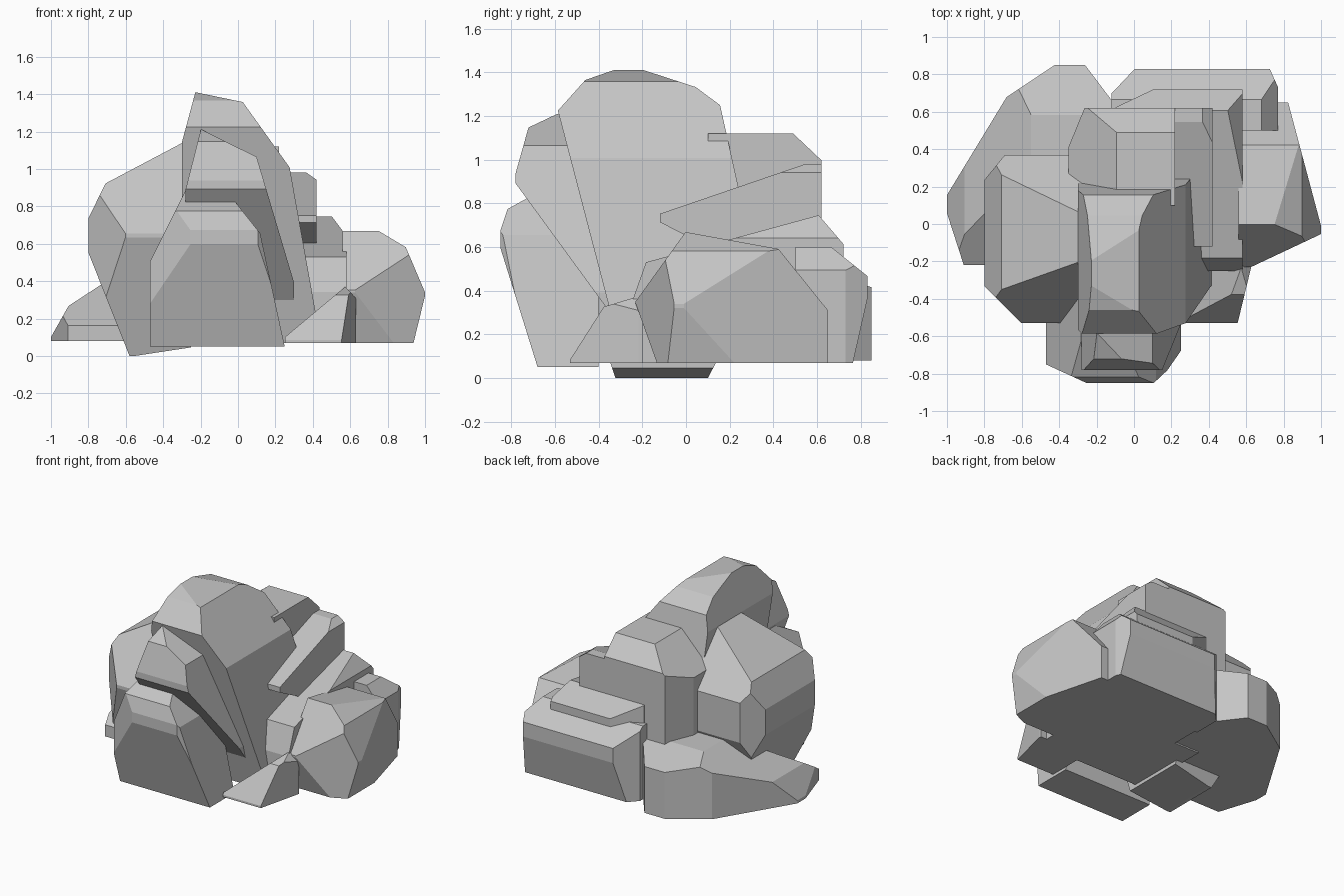
import bpy
import bmesh
from mathutils import Vector

default_cube = bpy.data.objects.get("Cube")
if default_cube:
    bpy.data.objects.remove(default_cube, do_unlink=True)

# One plain stone colour for the whole cluster
stone_grey = bpy.data.materials.new("stone_grey")
stone_grey.use_nodes = True
colour = (.56, .56, .56, 1)
stone_grey.diffuse_color = colour
stone_grey.node_tree.nodes["Principled BSDF"].inputs["Base Color"].default_value = colour

# Sides of a block, named from the model's own point of view
SIDES = {
    "left": Vector((1, 0, 0)), "right": Vector((-1, 0, 0)),
    "back": Vector((0, 1, 0)), "front": Vector((0, -1, 0)),
    "top": Vector((0, 0, 1)), "bottom": Vector((0, 0, -1)),
}


def chip(**legs):
    """Describe a cut across the corner where the named sides meet.

    Each leg is the share of the block's length removed from that side.
    """
    normal = sum((SIDES[side] / leg for side, leg in legs.items()), Vector())
    corner = sum((SIDES[side] / 2 for side in legs), Vector())
    return normal, corner - normal / normal.length_squared


def carve_rock(name, x, y, z, *chips):
    """Chisel a block spanning the x, y and z ranges into a faceted boulder."""
    bm = bmesh.new()
    bmesh.ops.create_cube(bm, size=1)
    for normal, point in chips:
        bmesh.ops.bisect_plane(bm, geom=bm.verts[:] + bm.edges[:] + bm.faces[:],
                               plane_co=point, plane_no=normal, clear_outer=True)
        bmesh.ops.holes_fill(bm, edges=bm.edges[:], sides=0)
    # Fit the unit block into its ranges
    size = Vector([high - low for low, high in (x, y, z)])
    centre = Vector([(low + high) / 2 for low, high in (x, y, z)])
    bmesh.ops.scale(bm, vec=size, verts=bm.verts[:])
    bmesh.ops.translate(bm, vec=centre, verts=bm.verts[:])
    bmesh.ops.recalc_face_normals(bm, faces=bm.faces[:])
    mesh = bpy.data.meshes.new(name)
    bm.to_mesh(mesh)
    bm.free()
    mesh.materials.append(stone_grey)
    rock = bpy.data.objects.new(name, mesh)
    bpy.context.scene.collection.objects.link(rock)


# Tall central crest with a rounded ridge
carve_rock("central_crest", (-.3, .42), (-.6, .3), (.07, 1.41),
           chip(left=.3, top=.9), chip(left=.6, top=.45), chip(left=.9, top=.1),
           chip(right=.1, top=.2), chip(front=.2, top=.15), chip(front=.3, top=.07),
           chip(front=.35, bottom=.9), chip(back=.55, top=.12),
           chip(back=.4, top=.2), chip(back=.2, top=.6))

# Stacked pair at the front
carve_rock("front_upper_boulder", (-.28, .3), (-.78, -.3), (.3, 1.21),
           chip(front=.16, top=.3), chip(front=.4, top=.1), chip(front=.9, bottom=.65),
           chip(left=.85, top=.27), chip(left=.42, top=.9), chip(right=.14, top=.35))
carve_rock("front_lower_boulder", (-.47, .25), (-.85, -.4), (.05, .88),
           chip(front=.38, bottom=.66), chip(front=.15, top=.25), chip(front=.5, top=.15),
           chip(right=.26, top=.45), chip(left=.25, top=1), chip(left=.43, top=.47),
           chip(right=.3, front=.22), chip(left=.2, front=.3))

# Rounded shoulder on the right, and the low slab beneath it
carve_rock("shoulder_boulder", (-.8, -.25), (-.53, .37), (0, 1.15),
           chip(right=.95, top=.24), chip(right=.37, top=.36),
           chip(right=.4, bottom=.48), chip(left=.55, bottom=.04),
           chip(front=.23, bottom=.55), chip(front=.37, top=.43),
           chip(right=.36, front=.22), chip(right=.2, back=.15),
           chip(back=.3, bottom=.45), chip(back=.35, top=.3))
carve_rock("back_low_slab", (-1, -.1), (-.22, .85), (.08, .5),
           chip(right=.25, top=.95), chip(right=.5, top=.7),
           chip(right=.47, back=.65), chip(right=.64, back=.36),
           chip(right=.1, front=.26), chip(left=.18, back=.2),
           chip(back=.25, top=.2), chip(front=.5, top=.8))

# Steps falling away behind the crest
carve_rock("back_upper_step", (-.35, .22), (.1, .62), (.3, 1.12),
           chip(back=.25, top=.15), chip(right=.45, top=.25), chip(right=.15, back=.4))
carve_rock("leaning_ledge", (.15, .42), (-.12, .62), (.6, .98),
           chip(front=.9, top=.6), chip(front=.3, bottom=.3),
           chip(left=.2, top=.1), chip(right=.5, front=.8))
carve_rock("side_step", (-.1, .58), (-.25, .72), (.07, .75),
           chip(front=.9, top=.35), chip(front=.15, top=.6), chip(back=.12, top=.2),
           chip(left=.12, top=.16), chip(right=.3, back=.1))

# Low stones around the left side
carve_rock("side_boulder", (.56, 1), (-.23, .65), (.07, .67),
           chip(left=.57, top=.25), chip(left=.32, top=.55), chip(left=.14, bottom=.42),
           chip(front=.26, top=.53), chip(front=.11, bottom=.45),
           chip(left=.85, front=.2), chip(left=.4, back=.75),
           chip(back=.33, top=.6), chip(back=.75, top=.2))
carve_rock("back_corner_boulder", (-.12, .77), (.5, .83), (.07, .6),
           chip(back=.5, top=.25), chip(back=.2, bottom=.55), chip(right=.14, back=.4),
           chip(left=.05, back=.3), chip(left=.1, top=.2))
carve_rock("front_corner_stone", (.25, .63), (-.53, -.2), (.07, .37),
           chip(front=.55, top=.95), chip(front=.9, top=.3),
           chip(right=.85, top=.9), chip(left=.2, front=.95), chip(left=.15, top=.2))
